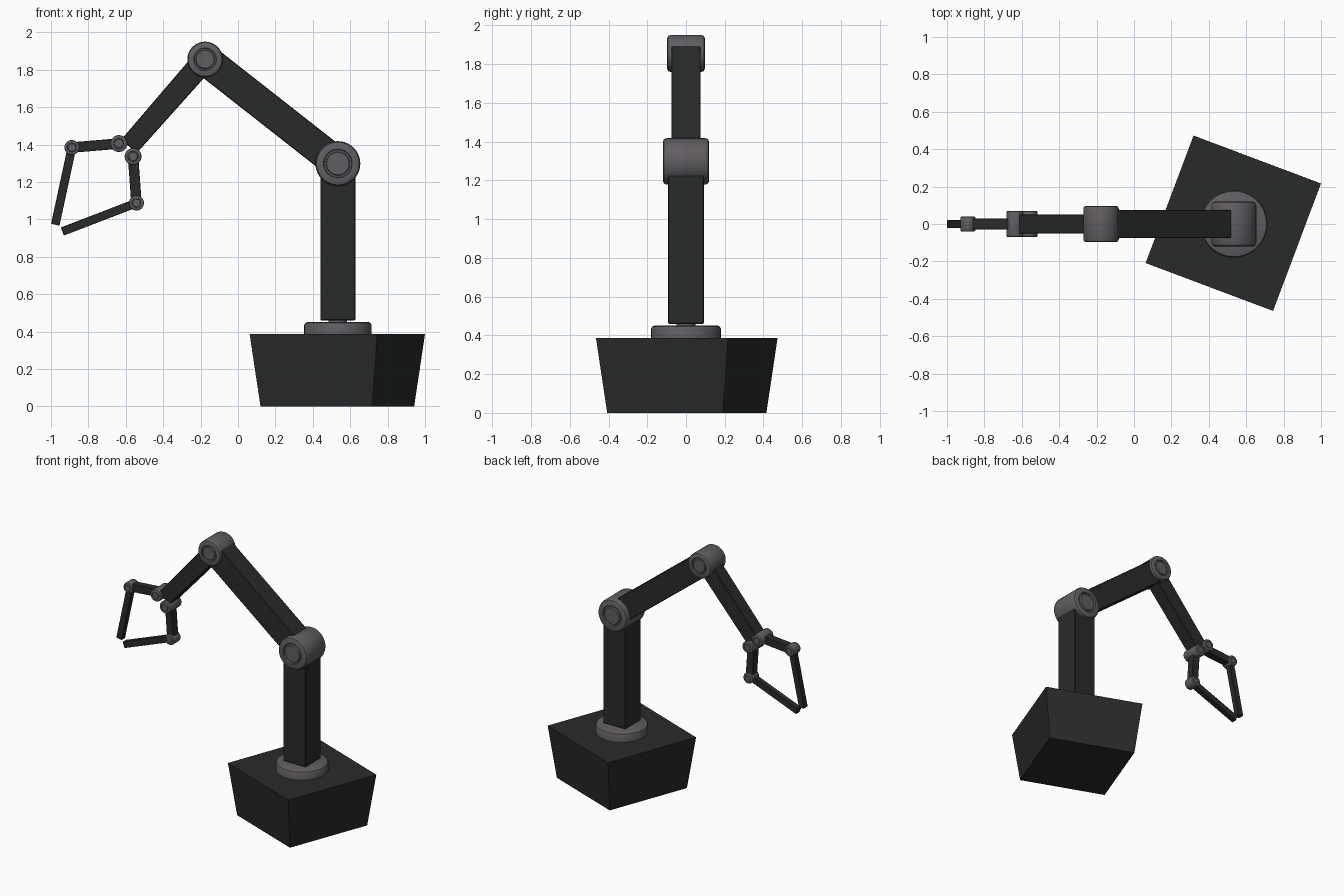
import bpy, bmesh, math
from mathutils import Vector, Matrix

if "Cube" in bpy.data.objects:
    bpy.data.objects.remove(bpy.data.objects["Cube"])


def material(name, rgb):
    m = bpy.data.materials.new(name)
    m.diffuse_color = (*rgb, 1)
    m.use_nodes = True
    m.node_tree.nodes["Principled BSDF"].inputs["Base Color"].default_value = m.diffuse_color
    return m


DARK = material("dark_metal", (0.022, 0.024, 0.023))
GREY = material("joint_metal", (0.12, 0.11, 0.12))


def add_object(name, bm, mat):
    bmesh.ops.recalc_face_normals(bm, faces=bm.faces)
    mesh = bpy.data.meshes.new(name)
    bm.to_mesh(mesh)
    bm.free()
    mesh.materials.append(mat)
    ob = bpy.data.objects.new(name, mesh)
    bpy.context.collection.objects.link(ob)
    return ob


def prism(name, bottom, top, mat, matrix, bevel=0.0):
    """Tapered box: bottom/top = (half_x, half_y, z)."""
    bm = bmesh.new()
    bmesh.ops.create_cube(bm, size=2)
    for v in bm.verts:
        hx, hy, z = top if v.co.z > 0 else bottom
        v.co = (v.co.x * hx, v.co.y * hy, z)
    if bevel:
        bmesh.ops.bevel(bm, geom=bm.edges[:], offset=bevel, segments=1, affect='EDGES')
    bm.transform(matrix)
    return add_object(name, bm, mat)


def beam(name, p, q, w0, w1, hy, bevel=0.004):
    """Square bar in the xz plane running from p to q."""
    a, b = Vector((p[0], 0, p[1])), Vector((q[0], 0, q[1]))
    d = b - a
    rot = Matrix.Rotation(math.atan2(d.x, d.z), 4, 'Y')
    return prism(name, (w0, hy, 0), (w1, hy, d.length), DARK,
                 Matrix.Translation(a) @ rot, bevel)


def lathe(name, profile, matrix, steps=40):
    """Revolve (radius, height) points about local z."""
    bm = bmesh.new()
    vs = [bm.verts.new((r, 0, z)) for r, z in profile]
    es = [bm.edges.new(e) for e in zip(vs, vs[1:])]
    bmesh.ops.spin(bm, geom=vs + es, cent=(0, 0, 0), axis=(0, 0, 1),
                   angle=math.tau, steps=steps)
    bmesh.ops.remove_doubles(bm, verts=bm.verts, dist=1e-4)
    bm.transform(matrix)
    ob = add_object(name, bm, GREY)
    bpy.ops.object.select_all(action='DESELECT')
    ob.select_set(True)
    bpy.context.view_layer.objects.active = ob
    bpy.ops.object.shade_smooth_by_angle(angle=math.radians(30))
    return ob


def joint(name, c, r, w):
    """Barrel hinge along y with a rounded rim and a round groove on each end."""
    g = 0.1 * r
    half = [(0, w), (0.5 * r, w), (0.53 * r, w - g), (0.61 * r, w - g), (0.64 * r, w),
            (0.84 * r, w), (0.95 * r, w - 0.05 * r), (r, w - 0.16 * r)]
    profile = half + [(a, -b) for a, b in reversed(half)]
    return lathe(name, profile, Matrix.Translation((c[0], 0, c[1]))
                 @ Matrix.Rotation(math.pi / 2, 4, 'X'))


# Pivot points (x, z)
BX = 0.534
shoulder, elbow = (BX, 1.298), (-0.176, 1.855)
wrist_end = (-0.583, 1.39)

# Turned, flared base block
prism("base", (0.319, 0.319, 0), (0.364, 0.364, 0.387), DARK,
      Matrix.Translation((0.531, 0.004, 0)) @ Matrix.Rotation(math.radians(-20.6), 4, 'Z'))

# Turntable and neck
lathe("turntable", [(0, 0.38), (0.18, 0.38), (0.18, 0.435), (0.175, 0.445), (0.165, 0.45),
                    (0.05, 0.45), (0.05, 0.47), (0, 0.47)], Matrix.Translation((BX, 0, 0)))

# Column and arms
beam("column", (BX, 0.46), (BX, 1.29), 0.093, 0.093, 0.092)
beam("upper_arm", shoulder, elbow, 0.084, 0.084, 0.075)
beam("forearm", elbow, wrist_end, 0.062, 0.055, 0.052)
joint("shoulder_joint", shoulder, 0.12, 0.12)
joint("elbow_joint", elbow, 0.095, 0.097)

# Two gripper fingers: root pivot, knuckle, tip
fingers = {"outer": ((-0.637, 1.405), (-0.888, 1.384), (-0.977, 0.971)),
           "inner": ((-0.561, 1.336), (-0.543, 1.087), (-0.939, 0.935))}
for side, (root, knuckle, tip) in fingers.items():
    joint(side + "_finger_root_joint", root, 0.045, 0.07)
    joint(side + "_finger_knuckle_joint", knuckle, 0.04, 0.04)
    beam(side + "_finger_link", root, knuckle, 0.028, 0.028, 0.029, 0.002)
    beam(side + "_finger_tip", knuckle, tip, 0.023, 0.023, 0.021, 0.002)
